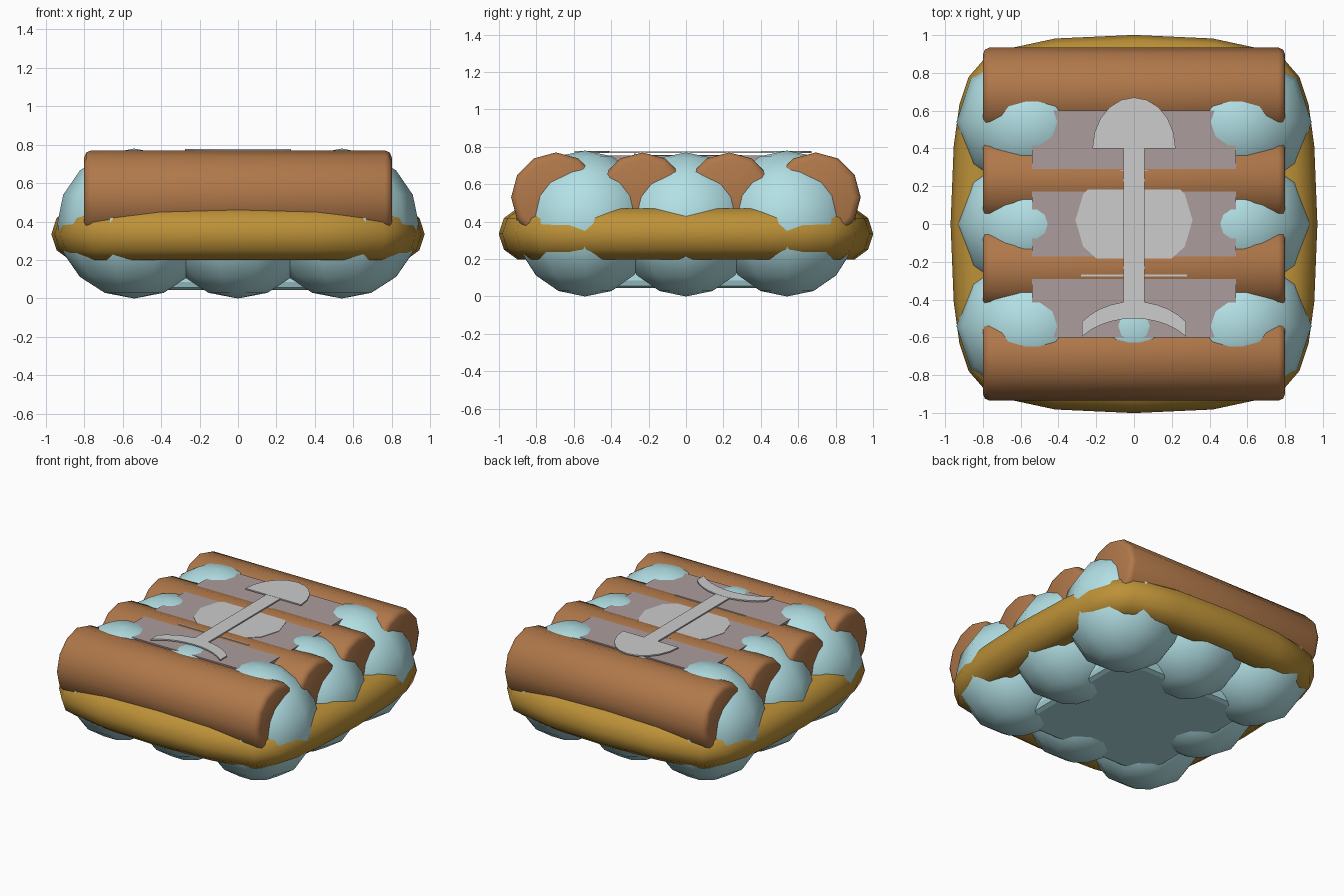
import bpy, bmesh, math
from mathutils import Matrix

if "Cube" in bpy.data.objects:
    bpy.data.objects.remove(bpy.data.objects["Cube"], do_unlink=True)


def material(name, rgb):
    linear = [((c + 0.055) / 1.055) ** 2.4 for c in rgb] + [1]
    mat = bpy.data.materials.new(name)
    mat.use_nodes = True
    mat.diffuse_color = linear
    mat.node_tree.nodes["Principled BSDF"].inputs["Base Color"].default_value = linear
    return mat


BLUE = material("pale blue", (0.70, 0.88, 0.90))
BROWN = material("wood brown", (0.69, 0.47, 0.29))
GOLD = material("rope gold", (0.74, 0.57, 0.22))
MAUVE = material("mauve grey", (0.67, 0.61, 0.61))
GREY = material("light grey", (0.80, 0.80, 0.80))


def add(name, bm, mat, smooth=None):
    mesh = bpy.data.meshes.new(name)
    bmesh.ops.recalc_face_normals(bm, faces=bm.faces)
    bm.to_mesh(mesh)
    bm.free()
    mesh.materials.append(mat)
    obj = bpy.data.objects.new(name, mesh)
    bpy.context.collection.objects.link(obj)
    if smooth:
        shade(obj, smooth)
    return obj


def shade(obj, degrees):
    bpy.ops.object.select_all(action='DESELECT')
    obj.select_set(True)
    bpy.context.view_layer.objects.active = obj
    bpy.ops.object.shade_smooth_by_angle(angle=math.radians(degrees))


def box(name, size, centre, mat, bevel=0):
    bm = bmesh.new()
    bmesh.ops.create_cube(bm, size=1, matrix=Matrix.Translation(centre) @ Matrix.Diagonal((*size, 1)))
    if bevel:
        bmesh.ops.bevel(bm, geom=bm.edges[:], offset=bevel, segments=2, profile=0.5, affect='EDGES')
    return add(name, bm, mat)


def plate(name, outline, top, mat, thick=0.009):
    bm = bmesh.new()
    face = bm.faces.new([bm.verts.new((x, y, top - thick)) for x, y in outline])
    grown = bmesh.ops.extrude_face_region(bm, geom=[face])["geom"]
    bmesh.ops.translate(bm, vec=(0, 0, thick),
                        verts=[v for v in grown if isinstance(v, bmesh.types.BMVert)])
    return add(name, bm, mat)


def arc(cx, cy, rx, ry, start, end, count):
    angles = [math.radians(start + (end - start) * i / count) for i in range(count + 1)]
    return [(cx + rx * math.cos(a), cy + ry * math.sin(a)) for a in angles]


# Puffy body: a ring of balls around a flat core
for i in (-1, 0, 1):
    for j in (-1, 0, 1):
        if i == j == 0:
            continue
        r = 0.39 if i and j else 0.385
        bm = bmesh.new()
        bmesh.ops.create_uvsphere(
            bm, u_segments=10, v_segments=8, radius=1,
            matrix=Matrix.Translation((0.54 * i, 0.54 * j, r))
            @ Matrix.Diagonal((0.4, 0.39, r, 1)) @ Matrix.Rotation(math.radians(18), 4, 'Z'))
        add(f"cloud_ball_{i + 1}_{j + 1}", bm, BLUE, 60)
box("cloud_core", (1.1, 1.1, 0.66), (0, 0, 0.375), BLUE, 0.04)

# Rope band around the waist
quarter = [(0.828, 0), (0.812, 0.4), (0.785, 0.6), (0.75, 0.71), (0.69, 0.785), (0.4, 0.84)]
half = quarter + [(0, 0.858)] + [(-x, y) for x, y in reversed(quarter)]
path = half + [(-x, -y) for x, y in half[1:-1]]
curve = bpy.data.curves.new("rope_band", 'CURVE')
curve.dimensions = '3D'
curve.bevel_depth = 0.143
curve.bevel_resolution = 3
spline = curve.splines.new('POLY')
spline.points.add(len(path) - 1)
for point, (x, y) in zip(spline.points, path):
    point.co = (x, y, 0.335, 1)
spline.use_cyclic_u = True
curve.materials.append(GOLD)
rope = bpy.data.objects.new("rope_band", curve)
bpy.context.collection.objects.link(rope)
bpy.ops.object.select_all(action='DESELECT')
rope.select_set(True)
bpy.context.view_layer.objects.active = rope
bpy.ops.object.convert(target='MESH')
shade(bpy.context.view_layer.objects.active, 60)

# Four logs lying across the top, with rounded ends
for k in range(4):
    bm = bmesh.new()
    bmesh.ops.create_cone(
        bm, cap_ends=True, segments=12, radius1=0.24, radius2=0.24, depth=1.6,
        matrix=Matrix.Translation((0, -0.695 + k * 0.463, 0.53)) @ Matrix.Rotation(math.pi / 2, 4, 'Y'))
    rims = [e for e in bm.edges if abs(e.verts[0].co.x - e.verts[1].co.x) < 0.01]
    bmesh.ops.bevel(bm, geom=rims, offset=0.035, segments=2, profile=0.5, affect='EDGES')
    add(f"log_{k + 1}", bm, BROWN, 50)

# Deck between the logs
box("deck", (1.08, 1.2, 0.1), (0, 0, 0.704), MAUVE)

# Emblem inlaid in the deck
plate("emblem_disc", arc(0, 0.02, 0.31, 0.28, 0, 330, 11), 0.757, GREY)
plate("emblem_shaft", [(-0.055, -0.42), (0.055, -0.42), (0.055, 0.42), (-0.055, 0.42)], 0.776, GREY)
plate("emblem_cap", arc(0, 0.4, 0.22, 0.27, 0, 180, 10), 0.777, GREY)
plate("emblem_crescent",
      arc(0, -0.69, 0.35, 0.28, 38, 142, 10) + arc(0, -0.75, 0.35, 0.25, 142, 38, 10), 0.777, GREY)
plate("emblem_guard", [(-0.28, -0.277), (0.28, -0.277), (0.28, -0.268), (-0.28, -0.268)], 0.764, GREY)
